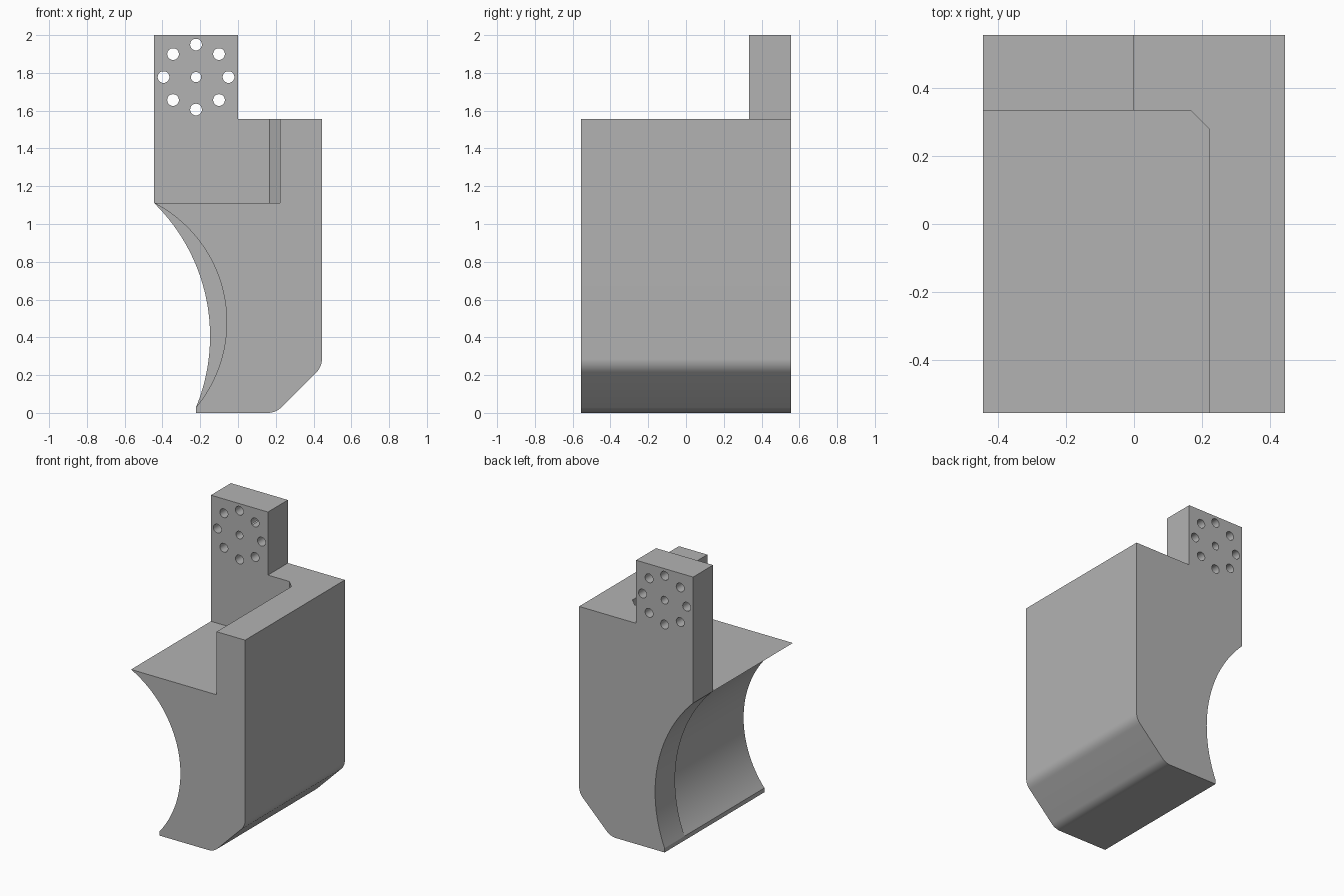
import bpy
import bmesh
from math import pi, cos, sin, atan2, hypot, radians
from mathutils import Matrix, Vector

if "Cube" in bpy.data.objects:
    bpy.data.objects.remove(bpy.data.objects["Cube"], do_unlink=True)

U = 2 / 9                      # design module
HALF_X, HALF_Y = 2 * U, 2.5 * U
FLOOR, SHOULDER, TOP = 5 * U, 7 * U, 9 * U
PLATE_Y = 1.5 * U              # front of the rear mounting plate
LIP = 0.03

grey = bpy.data.materials.new("plain grey")
grey.use_nodes = True
colour = (0.45, 0.45, 0.45, 1)
grey.diffuse_color = colour
grey.node_tree.nodes["Principled BSDF"].inputs["Base Color"].default_value = colour


def prism(name, outline, start, axis):
    """Extrude a closed outline by the vector axis."""
    bm = bmesh.new()
    face = bm.faces.new([bm.verts.new(Vector(p) + Vector(start)) for p in outline])
    extruded = bmesh.ops.extrude_face_region(bm, geom=[face])["geom"]
    verts = [g for g in extruded if isinstance(g, bmesh.types.BMVert)]
    bmesh.ops.translate(bm, vec=axis, verts=verts)
    bmesh.ops.recalc_face_normals(bm, faces=bm.faces)
    mesh = bpy.data.meshes.new(name)
    bm.to_mesh(mesh)
    bm.free()
    mesh.materials.append(grey)
    ob = bpy.data.objects.new(name, mesh)
    bpy.context.collection.objects.link(ob)
    return ob


def side(points):
    return [(x, 0, z) for x, z in points]


def hollow_arc(apex_x, steps=48):
    """Concave arc from the floor edge down to the lip, deepest at apex_x."""
    a, b = Vector((-HALF_X, FLOOR)), Vector((-U, LIP))
    # circle through both ends whose rightmost point lies at apex_x
    lo, hi = LIP, FLOOR
    for _ in range(50):
        c = (lo + hi) / 2
        ra, rb = [((apex_x - p.x) ** 2 + (p.y - c) ** 2) / (2 * (apex_x - p.x))
                  for p in (a, b)]
        lo, hi = (c, hi) if ra > rb else (lo, c)
    centre = Vector((apex_x - ra, c))
    t0, t1 = [atan2(p.y - c, p.x - centre.x) for p in (a, b)]
    mid = [(centre.x + ra * cos(t), c + ra * sin(t))
           for t in (t0 + (t1 - t0) * i / steps for i in range(1, steps))]
    return [tuple(a)] + mid + [tuple(b)]


def rounded(prev, corner, nxt, radius, steps=8):
    """Fillet points replacing one outline corner."""
    p, c, n = Vector(prev), Vector(corner), Vector(nxt)
    d0, d1 = (p - c).normalized(), (n - c).normalized()
    half = d0.angle(d1) / 2
    reach = radius / (sin(half) / cos(half))
    centre = c + (d0 + d1).normalized() * radius / sin(half)
    s, e = c + d0 * reach - centre, c + d1 * reach - centre
    return [tuple(centre + s.lerp(e, i / steps).normalized() * radius)
            for i in range(steps + 1)]


# Body: side profile with the shallow hollow and the rounded bottom chamfer
low, high = (0.2, 0), (HALF_X, HALF_X - 0.2)
profile = hollow_arc(-0.148) + [(-U, 0)]
profile += rounded((-U, 0), low, high, 0.1)
profile += rounded(low, high, (HALF_X, SHOULDER), 0.1)
profile += [(HALF_X, SHOULDER), (0, SHOULDER), (0, TOP), (-HALF_X, TOP)]
body = prism("bracket_body", side(profile), (0, -HALF_Y, 0), (0, 2 * HALF_Y, 0))

# Pocket above the floor, with a chamfered inner corner
pocket = [(-0.7, -0.8), (U, -0.8), (U, PLATE_Y - U / 4),
          (U * 0.75, PLATE_Y), (-0.7, PLATE_Y)]
cutters = [prism("pocket_cutter", [(x, y, 0) for x, y in pocket],
                 (0, 0, FLOOR), (0, 0, 1.2))]

# Deeper hollow in front of the rear plate
deep = hollow_arc(-0.06) + [(-0.7, LIP), (-0.7, FLOOR + 0.1)]
cutters.append(prism("hollow_cutter", side(deep), (0, -0.8, 0), (0, 0.8 + PLATE_Y, 0)))

# Bolt holes: one in the middle and a ring of eight
holes = [(0, 0, 0.027)]
holes += [(0.172 * cos(i * pi / 4), 0.172 * sin(i * pi / 4), 0.031) for i in range(8)]
for hx, hz, r in holes:
    ring = [(hx - U + r * cos(k * pi / 16), hz + 8 * U + r * sin(k * pi / 16))
            for k in range(32)]
    cutters.append(prism("hole_cutter", side(ring), (0, 0.2, 0), (0, 0.5, 0)))

bpy.ops.object.select_all(action="DESELECT")
bpy.context.view_layer.objects.active = body
body.select_set(True)
for cutter in cutters:
    cutter.hide_render = True
    cut = body.modifiers.new("cut", "BOOLEAN")
    cut.operation, cut.solver, cut.object = "DIFFERENCE", "EXACT", cutter
    bpy.ops.object.modifier_apply(modifier=cut.name)
    bpy.data.objects.remove(cutter, do_unlink=True)

# Smooth curved faces, sharp corners
bpy.ops.object.shade_smooth_by_angle(angle=radians(20))
